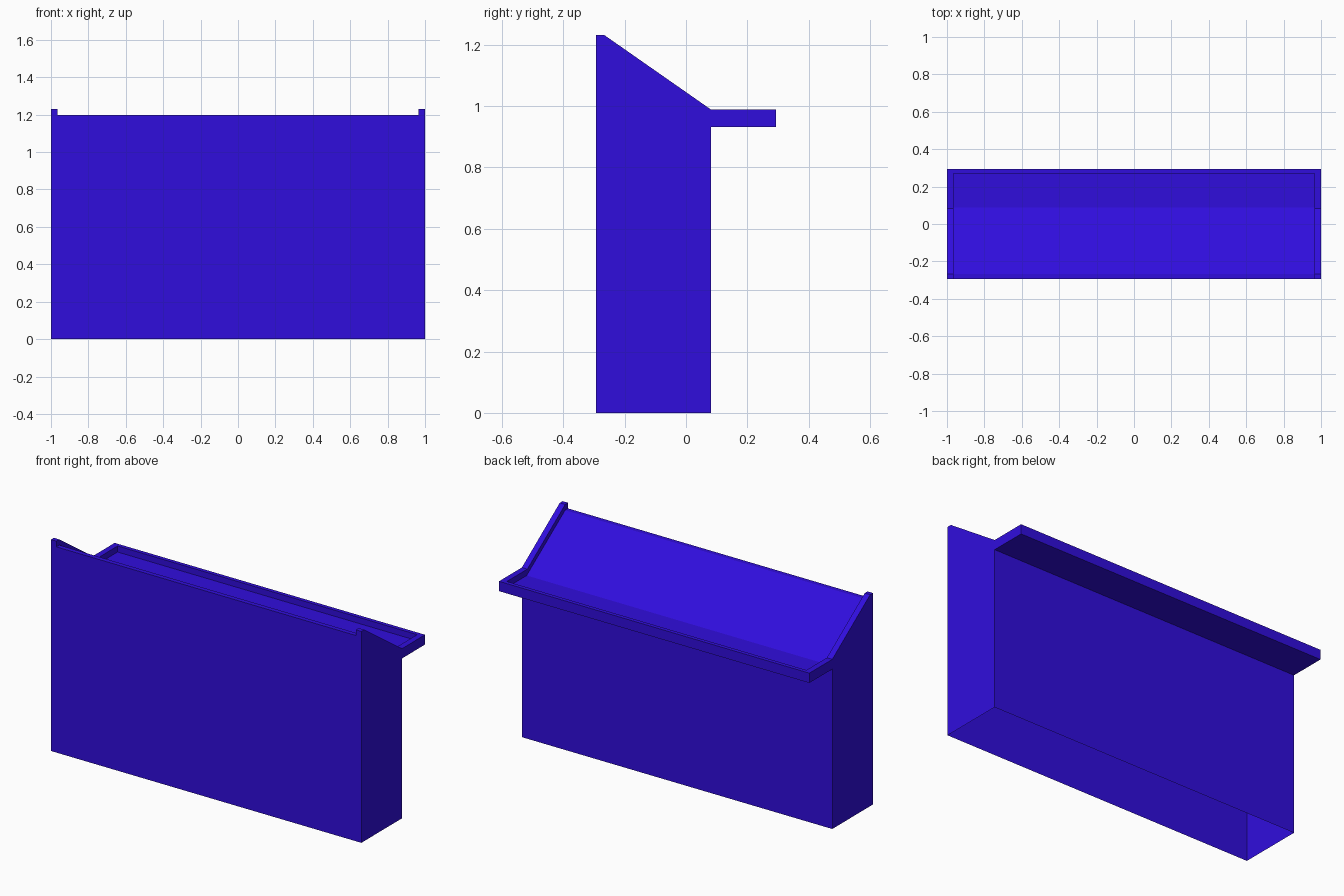
import bpy
import bmesh

cube = bpy.data.objects.get("Cube")
if cube:
    bpy.data.objects.remove(cube, do_unlink=True)

# Key depths (y) and heights (z)
FRONT, CREST, WALL, BACK = -0.293, -0.266, 0.082, 0.293
LIP, FOOT = 0.27, 0.088
TOP, SLOPE_TOP, RIM, FLOOR, UNDER = 1.231, 1.198, 0.988, 0.953, 0.931
HALF, INNER = 1.0, 0.965

blue = bpy.data.materials.new("deep blue")
blue.use_nodes = True
color = (0.03, 0.004, 0.72, 1)
blue.diffuse_color = color
blue.node_tree.nodes["Principled BSDF"].inputs["Base Color"].default_value = color


def finish(name, bm):
    mesh = bpy.data.meshes.new(name)
    bm.to_mesh(mesh)
    bm.free()
    mesh.materials.append(blue)
    bpy.context.scene.collection.objects.link(bpy.data.objects.new(name, mesh))


def sweep(name, profile, x0, x1):
    """Sheet that carries a (y, z) profile from x0 to x1, facing left of its path."""
    bm = bmesh.new()
    rows = [[bm.verts.new((x, y, z)) for x in (x0, x1)] for y, z in profile]
    for (a, b), (d, c) in zip(rows, rows[1:]):
        bm.faces.new((a, b, c, d))
    finish(name, bm)


def panel(name, outline, x, facing):
    """Flat sheet at x filling a (y, z) outline, facing +x or -x."""
    bm = bmesh.new()
    face = bm.faces.new([bm.verts.new((x, y, z)) for y, z in outline])
    face.normal_update()
    if face.normal.x * facing < 0:
        face.normal_flip()
    finish(name, bm)


# Thin hollow body, open underneath
sweep("front_panel", [(FRONT, 0), (FRONT, SLOPE_TOP)], -HALF, HALF)
sweep("back_panel_and_ledge",
      [(BACK, RIM), (BACK, UNDER), (WALL, UNDER), (WALL, 0)], -HALF, HALF)

# Recessed top: front strip, slope, ledge floor and back lip
tray = [(FRONT, SLOPE_TOP), (CREST, SLOPE_TOP), (FOOT, FLOOR), (LIP, FLOOR), (LIP, RIM)]
sweep("sloped_tray", tray + [(BACK, RIM)], -INNER, INNER)

# Side panels with raised rims
rim_top = [(FRONT, TOP), (CREST, TOP), (WALL, RIM)]
side = rim_top + [(BACK, RIM), (BACK, UNDER), (WALL, UNDER), (WALL, 0), (FRONT, 0)]
inner_wall = rim_top + tray[::-1]
for label, s in (("left", 1), ("right", -1)):
    panel(label + "_side", side, s * HALF, s)
    panel(label + "_rim_inner", inner_wall, s * INNER, -s)
    x0, x1 = sorted((s * INNER, s * HALF))
    sweep(label + "_rim_top", [(FRONT, SLOPE_TOP)] + rim_top + [(BACK, RIM)], x0, x1)
